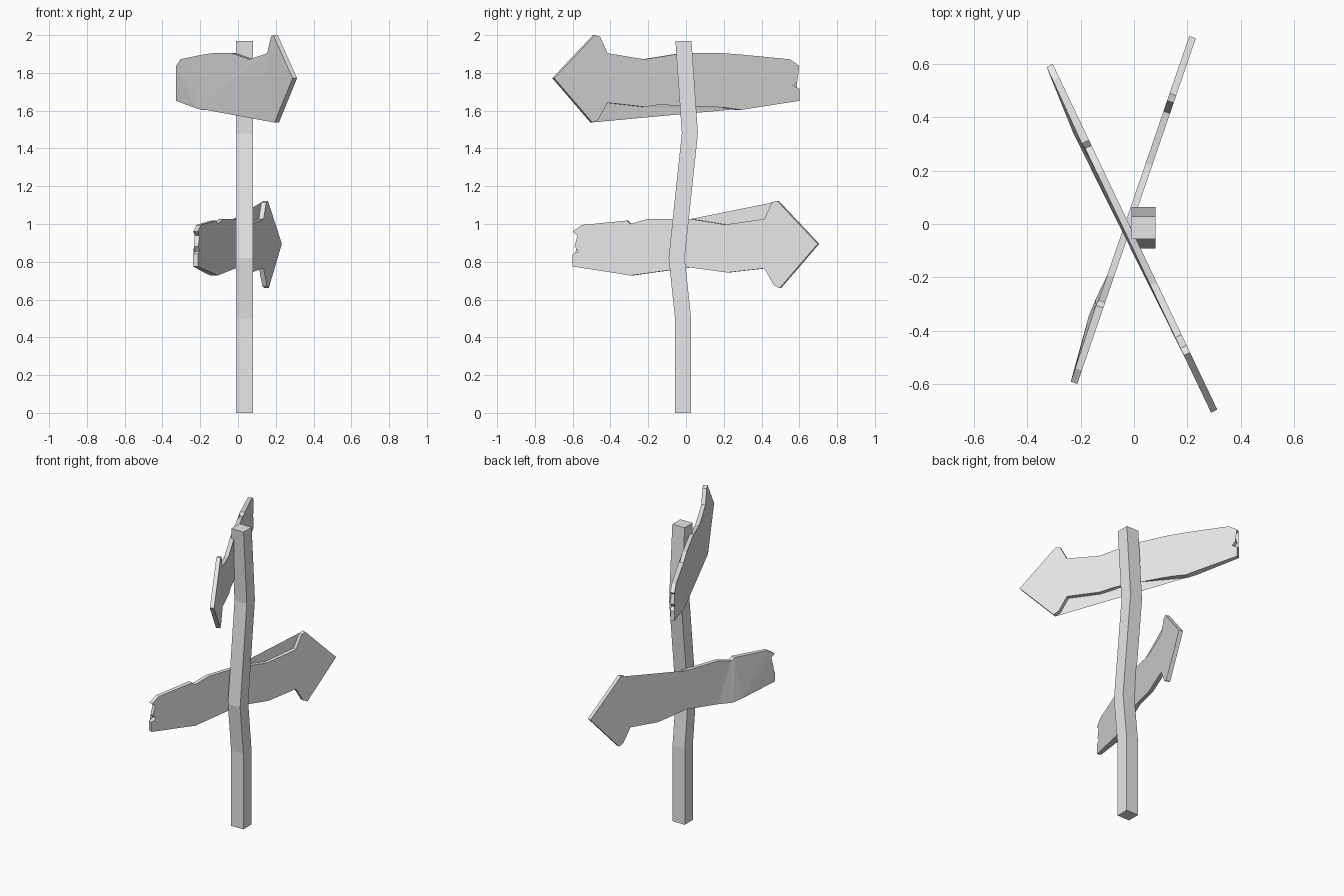
import bpy, bmesh
from mathutils import Vector

if "Cube" in bpy.data.objects:
    bpy.data.objects.remove(bpy.data.objects["Cube"])

wood = bpy.data.materials.new("pale_wood")
wood.diffuse_color = (0.8, 0.8, 0.8, 1)
wood.use_nodes = True
wood.node_tree.nodes["Principled BSDF"].inputs["Base Color"].default_value = wood.diffuse_color


def make_object(name, bm):
    bmesh.ops.recalc_face_normals(bm, faces=bm.faces)
    mesh = bpy.data.meshes.new(name)
    bm.to_mesh(mesh)
    bm.free()
    mesh.materials.append(wood)
    bpy.context.collection.objects.link(bpy.data.objects.new(name, mesh))


def loft(bm, rings):
    # bridge consecutive vertex rings and cap both ends
    n = len(rings[0])
    for a, b in zip(rings, rings[1:]):
        for i in range(n):
            j = (i + 1) % n
            bm.faces.new((a[i], a[j], b[j], b[i]))
    return [bm.faces.new(rings[0]), bm.faces.new(rings[-1])]


# crooked square post: (height, left edge in y)
bm = bmesh.new()
rings = []
for z, y in [(0, -.058), (.50, -.058), (.82, -.092), (1.48, -.022), (1.97, -.056)]:
    rings.append([bm.verts.new(p) for p in
                  [(-.01, y, z), (.08, y, z), (.08, y + .085, z), (-.01, y + .085, z)]])
loft(bm, rings)
make_object("post", bm)

# ragged arrow outline: (distance along board, height, warp of the back face)
OUTLINE = [(.697, .895, 0), (.482, 1.123, 0), (.455, 1.115, 0), (.415, 1.027, 0),
           (.22, .995, 0), (.02, 1.027, 0), (-.20, 1.027, 0), (-.295, 1.0, 0),
           (-.315, 1.018, .004), (-.55, .995, 0), (-.60, .96, 0), (-.575, .94, 0),
           (-.59, .88, 0), (-.57, .855, 0), (-.60, .84, 0), (-.60, .775, 0),
           (-.36, .738, .016), (-.295, .727, .012), (-.20, .74, 0), (.02, .77, 0),
           (.22, .743, 0), (.415, .765, 0), (.465, .675, 0), (.495, .66, 0)]


def arrow_sign(name, side, slope, x0, lift):
    # side = +1 points to +y, -1 points to -y
    bm = bmesh.new()
    normal = Vector((1, -slope, 0)).normalized()
    front, back = [], []
    for s, z, warp in OUTLINE:
        y = side * s
        p = Vector((x0 + slope * y, y, z + lift))
        front.append(bm.verts.new(p))
        back.append(bm.verts.new(p - normal * (.026 + warp)))
    caps = loft(bm, [front, back])
    bmesh.ops.triangulate(bm, faces=caps)
    make_object(name, bm)


arrow_sign("lower_arrow_sign", 1, .343, -.007, 0)
arrow_sign("upper_arrow_sign", -1, -.476, -.019, .877)
